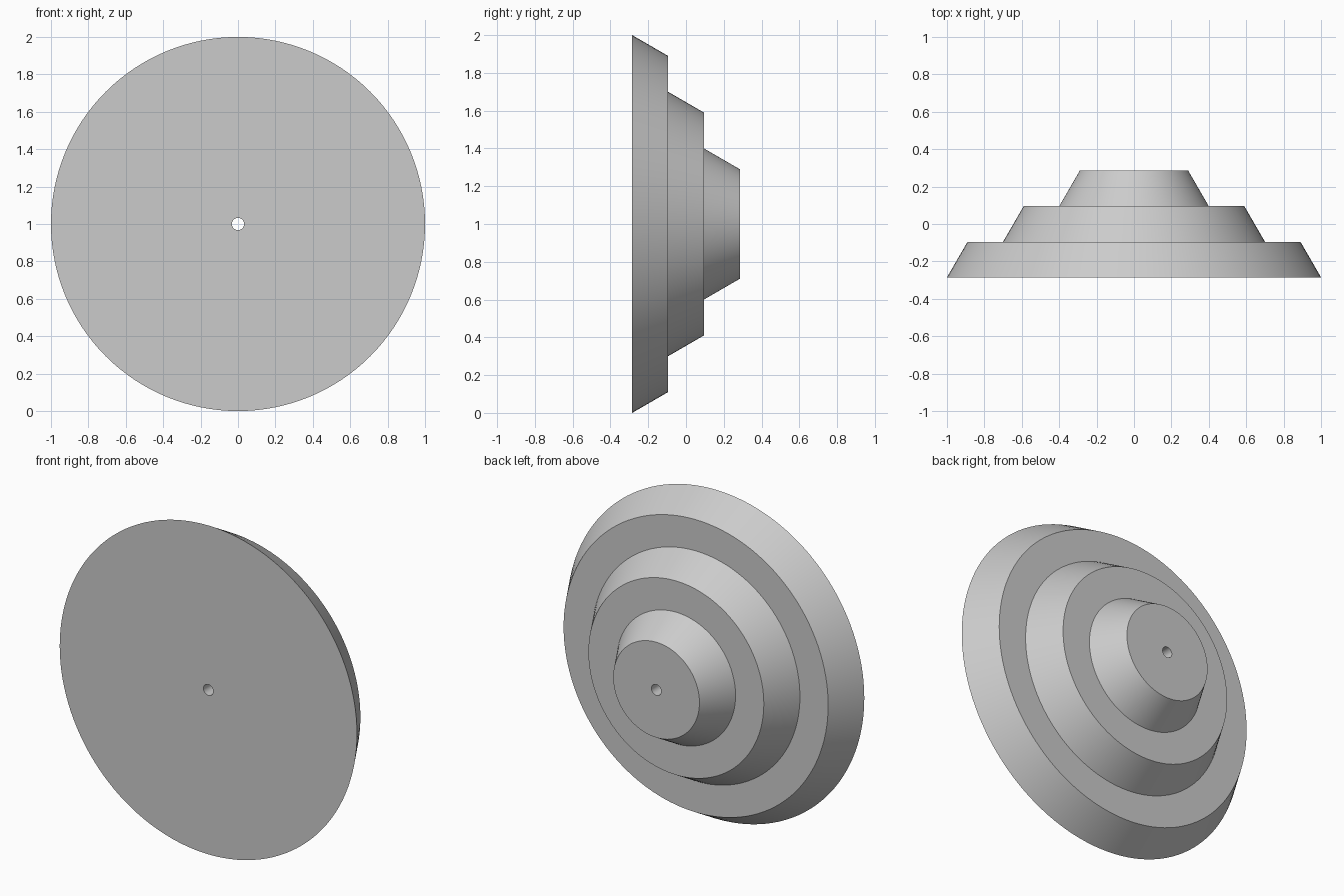
import bpy
import bmesh
import math
from mathutils import Matrix, Vector

if "Cube" in bpy.data.objects:
    bpy.data.objects.remove(bpy.data.objects["Cube"], do_unlink=True)

SEGMENTS = 128
HOLE = 0.033
STEP = 0.19
BACKING = -1.5 * STEP

grey = bpy.data.materials.new("light grey")
grey.use_nodes = True
colour = (0.6, 0.6, 0.6, 1)
grey.diffuse_color = colour
grey.node_tree.nodes["Principled BSDF"].inputs["Base Color"].default_value = colour

# Half section: bored centre, then three tapered tiers (radius, depth)
profile = [(HOLE, BACKING)]
for i, radius in enumerate((1.0, 0.7, 0.4)):
    y = BACKING + i * STEP
    profile += [(radius, y), (radius - 0.11, y + STEP)]
profile.append((HOLE, -BACKING))

# Revolve the closed section around the front-to-back axis
bm = bmesh.new()
verts = [bm.verts.new((r, y, 0)) for r, y in profile]
edges = [bm.edges.new((v, verts[(i + 1) % len(verts)])) for i, v in enumerate(verts)]
bmesh.ops.spin(bm, geom=verts + edges, cent=(0, 0, 0), axis=(0, 1, 0),
               angle=math.tau, steps=SEGMENTS, use_merge=False)
bmesh.ops.remove_doubles(bm, verts=bm.verts, dist=0.0002)
bmesh.ops.recalc_face_normals(bm, faces=bm.faces)
bmesh.ops.transform(bm, matrix=Matrix.Translation(Vector((0, 0, 1))), verts=bm.verts)

mesh = bpy.data.meshes.new("stepped_cone_disc")
bm.to_mesh(mesh)
bm.free()
mesh.materials.append(grey)
disc = bpy.data.objects.new("stepped_cone_disc", mesh)
bpy.context.collection.objects.link(disc)

# Smooth round walls, crisp tier edges
bpy.context.view_layer.objects.active = disc
disc.select_set(True)
bpy.ops.object.shade_smooth_by_angle(angle=math.radians(30))
